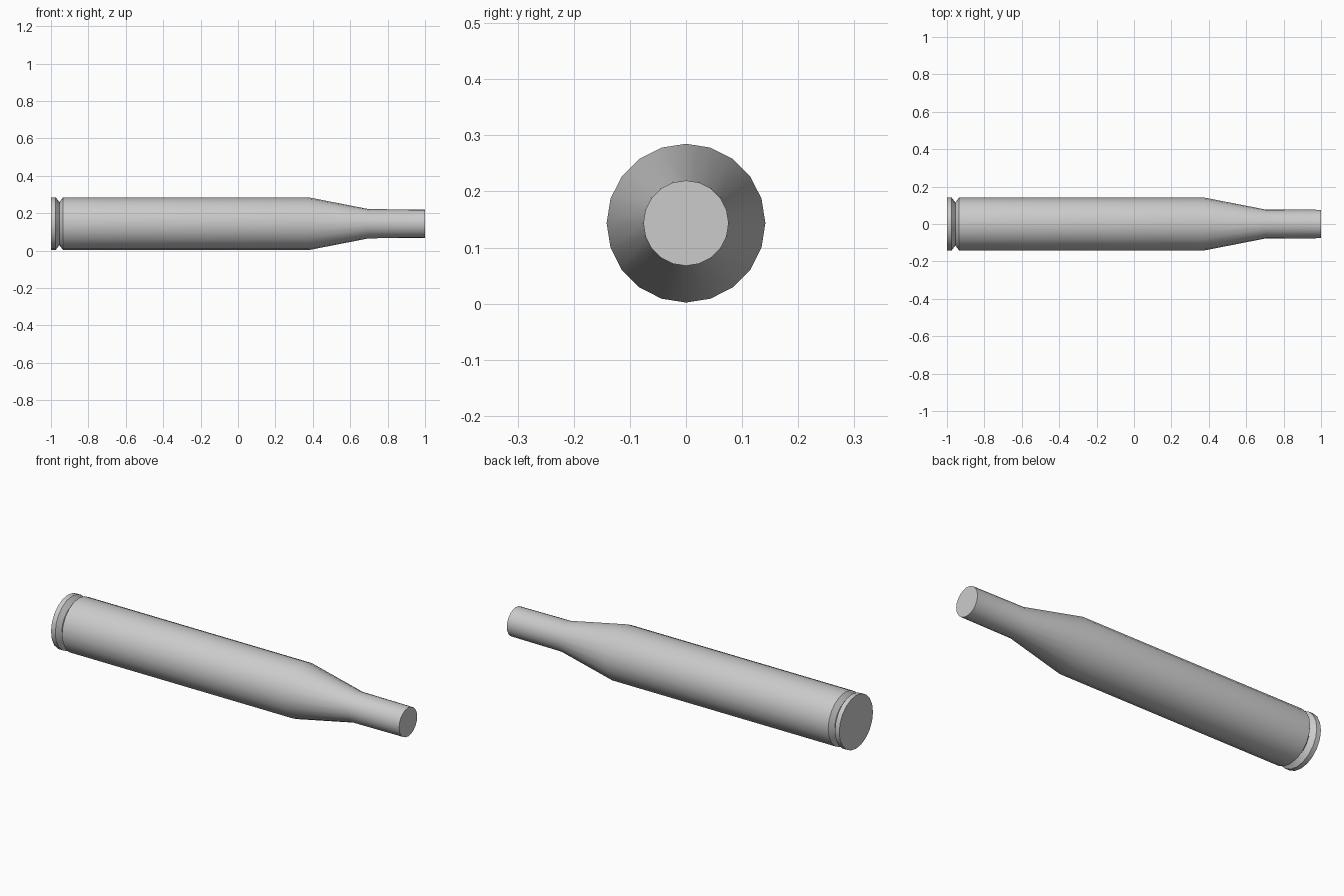
import bpy, bmesh
from math import sin, cos, tau, radians

if "Cube" in bpy.data.objects:
    bpy.data.objects.remove(bpy.data.objects["Cube"])

SIDES = 20
AXIS_Z = 0.1435

# Profile along the long axis: (x, radius)
profile = [
    (-1.0, 0.1415), (-0.975, 0.1415),    # rim
    (-0.955, 0.115), (-0.935, 0.1415),   # extractor groove
    (0.375, 0.1415),                     # body
    (0.70, 0.078), (1.0, 0.076),         # shoulder and neck
]

bm = bmesh.new()
rings = []
for x, r in profile:
    rings.append([bm.verts.new((x, r * sin(tau * i / SIDES), AXIS_Z + r * cos(tau * i / SIDES)))
                  for i in range(SIDES)])

# Walls between neighbouring rings
for a, b in zip(rings, rings[1:]):
    for i in range(SIDES):
        j = (i + 1) % SIDES
        bm.faces.new((a[i], a[j], b[j], b[i]))

# Flat end caps
bm.faces.new(rings[0])
bm.faces.new(rings[-1])
bmesh.ops.recalc_face_normals(bm, faces=bm.faces)

mesh = bpy.data.meshes.new("cartridge_case")
bm.to_mesh(mesh)
bm.free()
case = bpy.data.objects.new("cartridge_case", mesh)
bpy.context.collection.objects.link(case)

# Smooth walls, crisp cap and groove edges
bpy.context.view_layer.objects.active = case
case.select_set(True)
bpy.ops.object.shade_smooth_by_angle(angle=radians(40))
